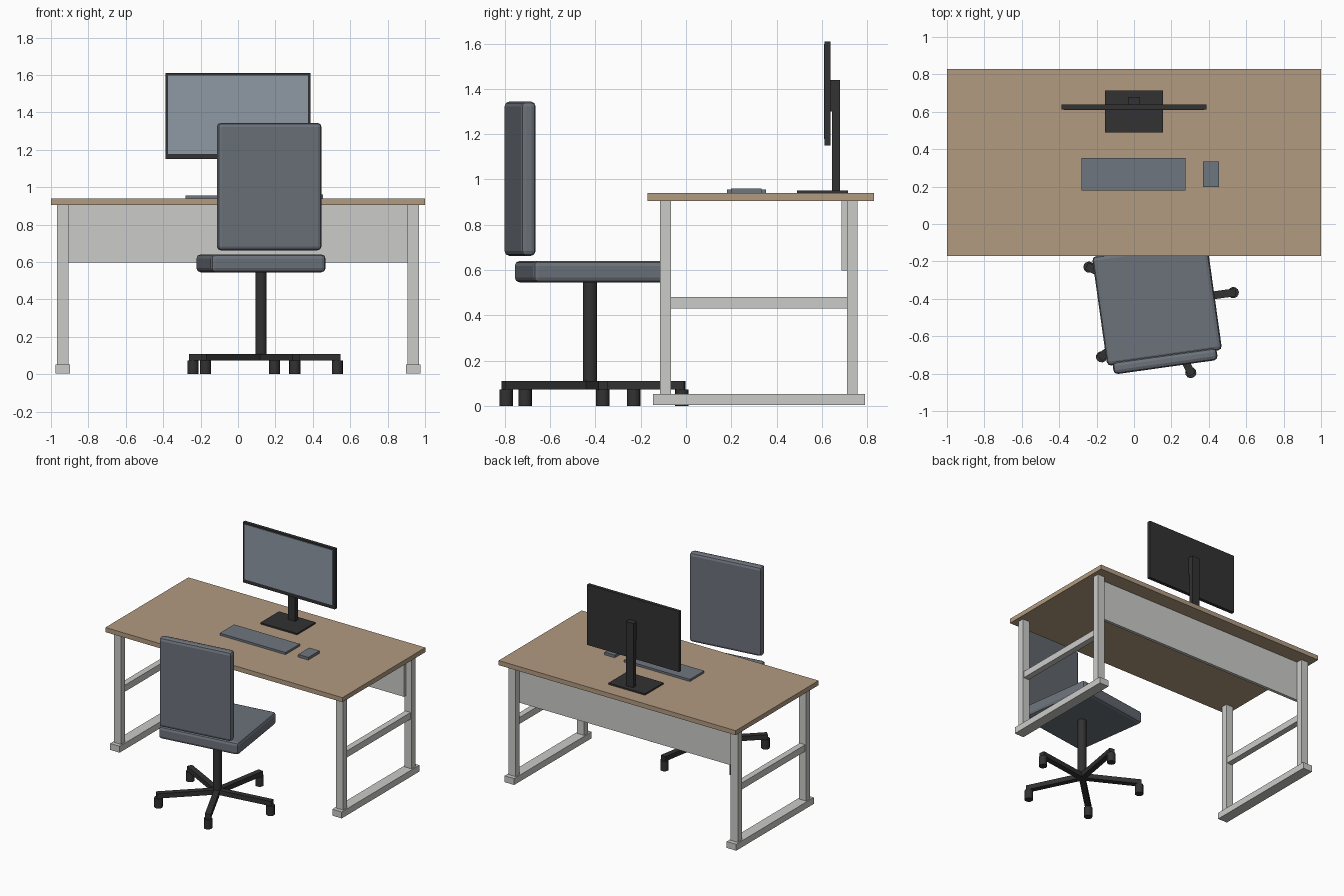
import bpy, math
from mathutils import Matrix, Vector

if "Cube" in bpy.data.objects:
    bpy.data.objects.remove(bpy.data.objects["Cube"])


def material(name, rgb):
    m = bpy.data.materials.new(name)
    lin = [((c / 255 + 0.055) / 1.055) ** 2.4 for c in rgb]
    m.diffuse_color = (*lin, 1)
    m.use_nodes = True
    m.node_tree.nodes["Principled BSDF"].inputs["Base Color"].default_value = m.diffuse_color
    return m


WOOD = material("wood", (178, 155, 129))
METAL = material("light grey metal", (203, 203, 201))
BLACK = material("black plastic", (51, 50, 50))
FABRIC = material("grey fabric", (108, 114, 123))
KEYS = material("keyboard grey", (110, 118, 126))
SCREEN = material("screen blue grey", (142, 152, 164))


def finish(obj, name, mat, bevel=0.0):
    obj.name = name
    obj.data.materials.append(mat)
    if bevel:
        mod = obj.modifiers.new("bevel", "BEVEL")
        mod.width = bevel
        mod.segments = 2
    return obj


def box(name, x, y, z, mat, bevel=0.0):
    """Box from (min, max) ranges; the mesh keeps world coordinates."""
    bpy.ops.mesh.primitive_cube_add(size=1)
    obj = bpy.context.object
    size = [b - a for a, b in (x, y, z)]
    mid = [(a + b) / 2 for a, b in (x, y, z)]
    obj.data.transform(Matrix.Translation(mid) @ Matrix.Diagonal((*size, 1)))
    return finish(obj, name, mat, bevel)


def cylinder(name, r, x, y, z0, z1, mat, sides=16):
    bpy.ops.mesh.primitive_cylinder_add(vertices=sides, radius=r, depth=z1 - z0)
    obj = bpy.context.object
    obj.data.transform(Matrix.Translation((x, y, (z0 + z1) / 2)))
    bpy.ops.object.shade_smooth_by_angle(angle=math.radians(40))
    return finish(obj, name, mat)


# Desk
box("desk_top", (-1, 1), (-0.17, 0.83), (0.905, 0.94), WOOD)
box("modesty_panel", (-0.92, 0.92), (0.687, 0.71), (0.597, 0.905), METAL)
for side, s in (("left", -1), ("right", 1)):
    def span(half):
        return (s * 0.937 - half, s * 0.937 + half)
    box(side + "_foot", span(0.04), (-0.145, 0.79), (0.003, 0.052), METAL)
    box(side + "_front_leg", span(0.031), (-0.114, -0.066), (0.052, 0.905), METAL)
    box(side + "_back_leg", span(0.031), (0.71, 0.758), (0.052, 0.905), METAL)
    box(side + "_side_rail", span(0.023), (-0.066, 0.71), (0.43, 0.48), METAL)

# Monitor
box("monitor_base", (-0.155, 0.155), (0.49, 0.715), (0.94, 0.951), BLACK)
box("monitor_post", (-0.031, 0.031), (0.645, 0.68), (0.951, 1.44), BLACK)
box("monitor_mount", (-0.031, 0.031), (0.638, 0.645), (1.3, 1.44), BLACK)
box("monitor_case", (-0.388, 0.388), (0.612, 0.638), (1.15, 1.61), BLACK)
box("monitor_screen", (-0.373, 0.373), (0.609, 0.613), (1.178, 1.598), SCREEN)

# Keyboard and mouse
box("keyboard", (-0.28, 0.275), (0.18, 0.353), (0.94, 0.956), KEYS)
box("mouse", (0.368, 0.455), (0.198, 0.333), (0.94, 0.96), KEYS)

# Chair, built around its own axis and then turned into place
TURN = math.radians(8)
PLACE = Matrix.Translation(Vector((0.123, -0.424, 0))) @ Matrix.Rotation(TURN, 4, "Z")
chair = [
    box("seat", (-0.31, 0.31), (-0.295, 0.295), (0.545, 0.64), FABRIC, 0.022),
    box("backrest", (-0.281, 0.281), (-0.345, -0.279), (0.662, 1.344), FABRIC, 0.022),
    cylinder("chair_column", 0.031, 0, 0, 0.08, 0.55, BLACK),
]
for obj in chair:
    obj.matrix_world = PLACE
for i in range(5):
    spin = PLACE @ Matrix.Rotation(math.radians(72 * i), 4, "Z")
    arm = box(f"chair_arm_{i + 1}", (0, 0.425), (-0.021, 0.021), (0.073, 0.109), BLACK)
    caster = cylinder(f"caster_{i + 1}", 0.03, 0.412, 0, 0, 0.073, BLACK, 12)
    arm.matrix_world = spin
    caster.matrix_world = spin
